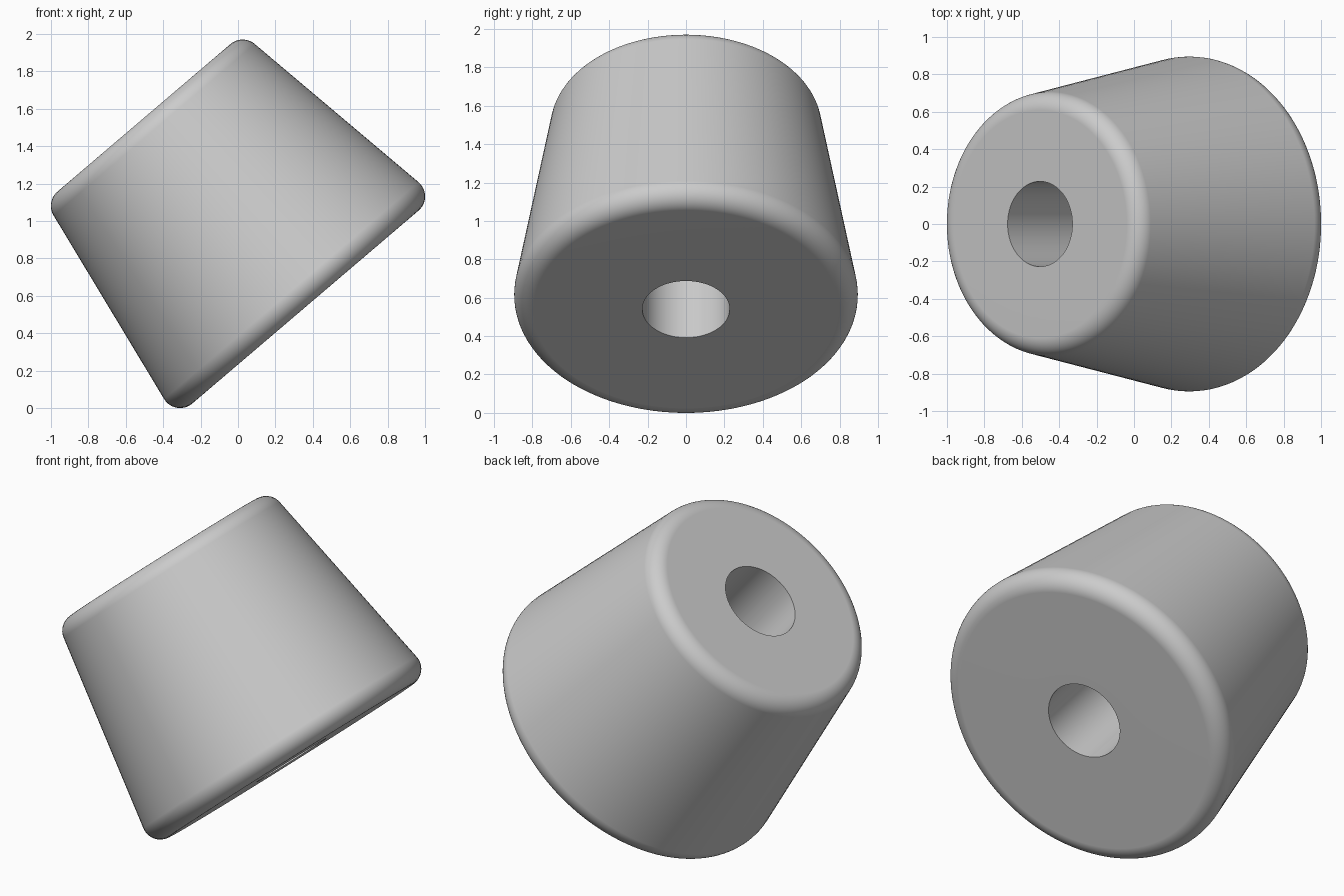
import bpy, bmesh, math
from mathutils import Matrix, Vector

cube = bpy.data.objects.get("Cube")
if cube:
    bpy.data.objects.remove(cube, do_unlink=True)

# Main dimensions
TILT = math.radians(40.45)
FILLET = 0.1
BASE_R, TOP_R, HOLE_R = 0.795, 0.608, 0.2275
RISE = 1.13
SEGMENTS = 128

# Plain grey material
grey = bpy.data.materials.new("plain_grey")
grey.use_nodes = True
colour = (0.6, 0.6, 0.6, 1)
grey.diffuse_color = colour
grey.node_tree.nodes["Principled BSDF"].inputs["Base Color"].default_value = colour


def arc(radius, height, start, end, steps=12):
    """Rounded edge of the profile, as (radius, height) points."""
    angles = [start + (end - start) * i / steps for i in range(steps + 1)]
    return [(radius + FILLET * math.cos(t), height + FILLET * math.sin(t)) for t in angles]


# Closed profile: bore, rounded wide end, tapered wall, rounded narrow end
taper = math.atan2(BASE_R - TOP_R, RISE)
profile = [(HOLE_R, -FILLET)]
profile += arc(BASE_R, 0, -math.pi / 2, taper)
profile += arc(TOP_R, RISE, taper, math.pi / 2)
profile += [(HOLE_R, RISE + FILLET)]

# Turn the profile around the axis
bm = bmesh.new()
verts = [bm.verts.new((r, 0, z)) for r, z in profile]
edges = [bm.edges.new((v, verts[(i + 1) % len(verts)])) for i, v in enumerate(verts)]
bmesh.ops.spin(bm, geom=verts + edges, cent=(0, 0, 0), axis=(0, 0, 1),
               angle=math.tau, steps=SEGMENTS, use_merge=True)
bmesh.ops.remove_doubles(bm, verts=bm.verts, dist=1e-5)
bmesh.ops.recalc_face_normals(bm, faces=bm.faces)

# Lean the body over so it rests on the rim of its wide end
lean = Matrix.Translation(Vector((0.295, 0, 0.615))) @ Matrix.Rotation(-TILT, 4, 'Y')
bm.transform(lean)
low = min(v.co.z for v in bm.verts)
mid = (min(v.co.x for v in bm.verts) + max(v.co.x for v in bm.verts)) / 2
bmesh.ops.translate(bm, verts=bm.verts, vec=(-mid, 0, -low))

mesh = bpy.data.meshes.new("tapered_bushing")
bm.to_mesh(mesh)
bm.free()
mesh.materials.append(grey)
body = bpy.data.objects.new("tapered_bushing", mesh)
bpy.context.collection.objects.link(body)

# Smooth the curves, keep the bore rims sharp and the ends flat
bpy.context.view_layer.objects.active = body
body.select_set(True)
bpy.ops.object.shade_smooth_by_angle(angle=math.radians(30))
weighted = body.modifiers.new("flat_ends", 'WEIGHTED_NORMAL')
weighted.keep_sharp = True
